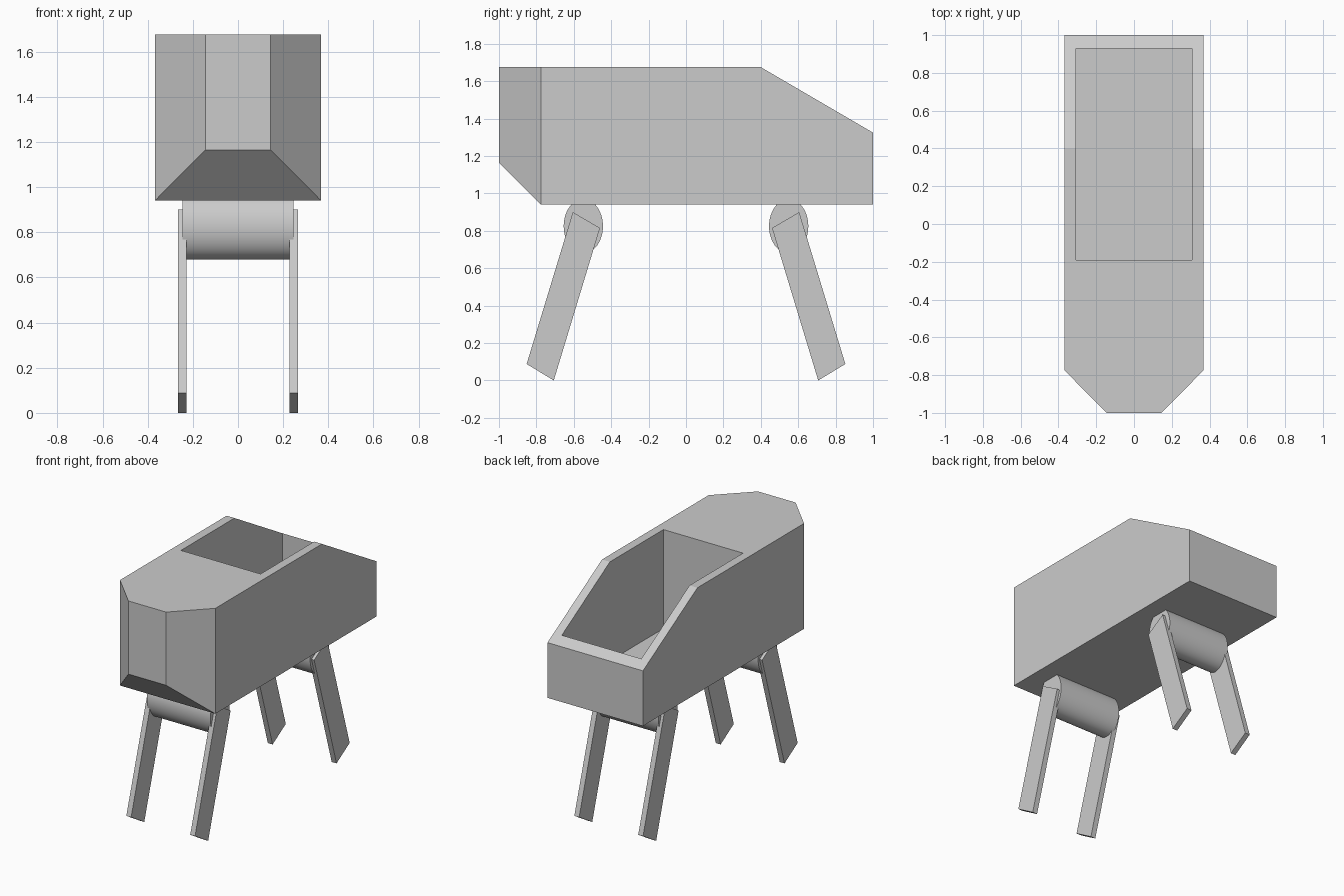
import bpy
import math

if "Cube" in bpy.data.objects:
    bpy.data.objects.remove(bpy.data.objects["Cube"], do_unlink=True)

grey = bpy.data.materials.new("plain grey")
grey.use_nodes = True
grey.diffuse_color = (0.6, 0.6, 0.6, 1)
grey.node_tree.nodes["Principled BSDF"].inputs["Base Color"].default_value = (0.6, 0.6, 0.6, 1)


def make_object(name, verts, faces):
    mesh = bpy.data.meshes.new(name)
    mesh.from_pydata(verts, [], faces)
    mesh.materials.append(grey)
    obj = bpy.data.objects.new(name, mesh)
    bpy.context.collection.objects.link(obj)
    return obj


def loft(name, right, left, side_faces):
    """Joins two matching side outlines; side_faces lists the end polygons."""
    n = len(right)
    faces = [(i, (i + 1) % n, n + (i + 1) % n, n + i) for i in range(n)]
    for f in side_faces:
        faces.append(tuple(reversed(f)))
        faces.append(tuple(n + i for i in f))
    obj = make_object(name, right + left, faces)
    bpy.context.view_layer.objects.active = obj
    bpy.ops.object.select_all(action="DESELECT")
    obj.select_set(True)
    bpy.ops.object.mode_set(mode="EDIT")
    bpy.ops.mesh.select_all(action="SELECT")
    bpy.ops.mesh.normals_make_consistent(inside=False)
    bpy.ops.object.mode_set(mode="OBJECT")
    return obj


def prism(name, outline, x0, x1):
    return loft(name, [(x0, y, z) for y, z in outline],
                [(x1, y, z) for y, z in outline], [range(len(outline))])


# Body: side outline as (half width, y, z), with a tapered nose
WIDE, NOSE = 0.368, 0.145
TOP, BOTTOM = 1.675, 0.94
outline = [(NOSE, -1, 1.165), (NOSE, -1, TOP), (WIDE, -0.775, TOP),
           (WIDE, 0.4, TOP), (WIDE, 1, 1.325), (WIDE, 1, BOTTOM),
           (WIDE, -0.775, BOTTOM)]
body = loft("body", [(-w, y, z) for w, y, z in outline], outline,
            [(0, 1, 2, 6), (2, 3, 4, 5, 6)])

# Open compartment cut into the rear of the body
cutter = prism("compartment_cutter",
               [(-0.19, 0.985), (0.93, 0.985), (0.93, 2), (-0.19, 2)], -0.307, 0.307)
cutter.hide_render = True
cut = body.modifiers.new("compartment", "BOOLEAN")
cut.operation = "DIFFERENCE"
cut.solver = "EXACT"
cut.object = cutter
bpy.context.view_layer.objects.active = body
bpy.ops.object.modifier_apply(modifier=cut.name)
bpy.data.objects.remove(cutter, do_unlink=True)

# Axles and slanted legs, front and back
leg = [(-0.605, 0.9), (-0.46, 0.815), (-0.707, 0), (-0.852, 0.088)]
for end, sign in (("front", 1), ("back", -1)):
    bpy.ops.mesh.primitive_cylinder_add(vertices=48, radius=1, depth=0.49,
                                        location=(0, -0.549 * sign, 0.825),
                                        rotation=(0, math.pi / 2, 0))
    axle = bpy.context.object
    axle.name = end + "_axle"
    axle.scale = (0.145, 0.105, 1)
    axle.data.materials.append(grey)
    bpy.ops.object.transform_apply(location=False, rotation=True, scale=True)
    bpy.ops.object.shade_smooth_by_angle()
    for side, x0, x1 in (("left", 0.228, 0.265), ("right", -0.265, -0.228)):
        prism(f"{end}_{side}_leg", [(y * sign, z) for y, z in leg], x0, x1)
